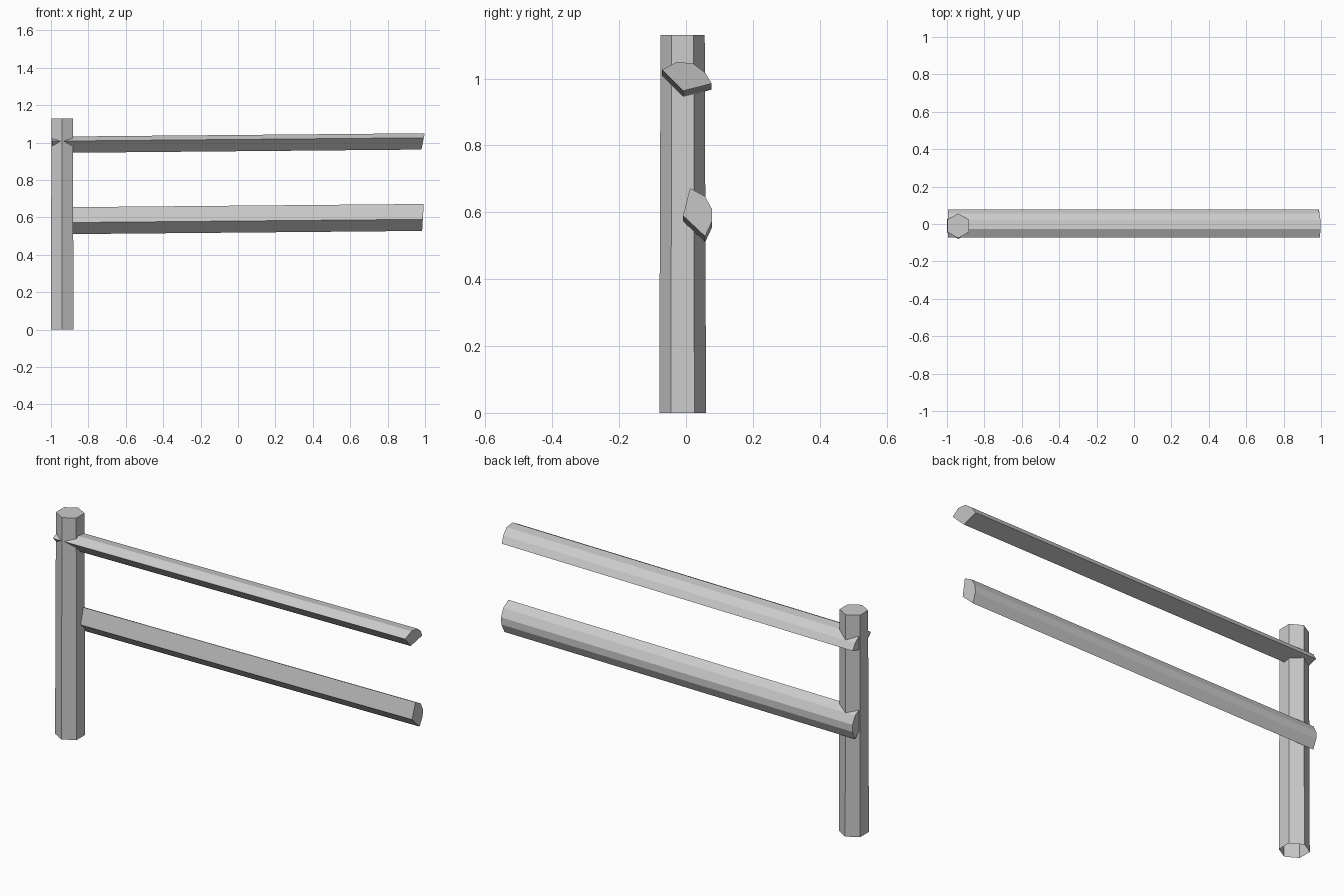
import bpy
import bmesh
from math import sin, cos, pi

cube = bpy.data.objects.get("Cube")
if cube:
    bpy.data.objects.remove(cube, do_unlink=True)

# Single weathered grey
grey = bpy.data.materials.new("weathered_grey")
grey.use_nodes = True
colour = (0.6, 0.6, 0.6, 1)
grey.diffuse_color = colour
grey.node_tree.nodes["Principled BSDF"].inputs["Base Color"].default_value = colour


def loft(name, start, end, cap_start=True):
    """Join two matching rings into a flat-faced prism."""
    bm = bmesh.new()
    a = [bm.verts.new(p) for p in start]
    b = [bm.verts.new(p) for p in end]
    n = len(a)
    for i in range(n):
        j = (i + 1) % n
        bm.faces.new((a[i], a[j], b[j], b[i]))
    bm.faces.new(b)
    if cap_start:
        bm.faces.new(a[::-1])
    bmesh.ops.recalc_face_normals(bm, faces=bm.faces)
    mesh = bpy.data.meshes.new(name)
    bm.to_mesh(mesh)
    bm.free()
    mesh.materials.append(grey)
    obj = bpy.data.objects.new(name, mesh)
    bpy.context.collection.objects.link(obj)
    return obj


def hexagon(radius, z):
    return [(-0.94 + radius * sin(i * pi / 3), -0.01 + radius * cos(i * pi / 3), z)
            for i in range(6)]


def rail(name, section, mid_z, tilt):
    """Split-log rail: a wedge section (y, z) that drops slightly to the right."""
    drop = 0.018
    left = [(0.99 + tilt * (z - mid_z), y, z) for y, z in section]
    right = [(-0.994, y, z - drop) for y, z in section]
    return loft(name, right, left)


# Six-sided post, slightly tapered, open underneath
loft("post", hexagon(0.07, 0), hexagon(0.066, 1.13), cap_start=False)

# Split rails
rail("upper_rail", [(-0.072, 1.026), (-0.027, 1.05), (0.021, 1.045),
                    (0.057, 1.018), (0.077, 0.985), (-0.009, 0.963)], 1.01, 0.2)
rail("lower_rail", [(0.012, 0.672), (0.057, 0.648), (0.078, 0.609),
                    (0.078, 0.573), (0.057, 0.528), (-0.009, 0.59)], 0.62, 0.06)
